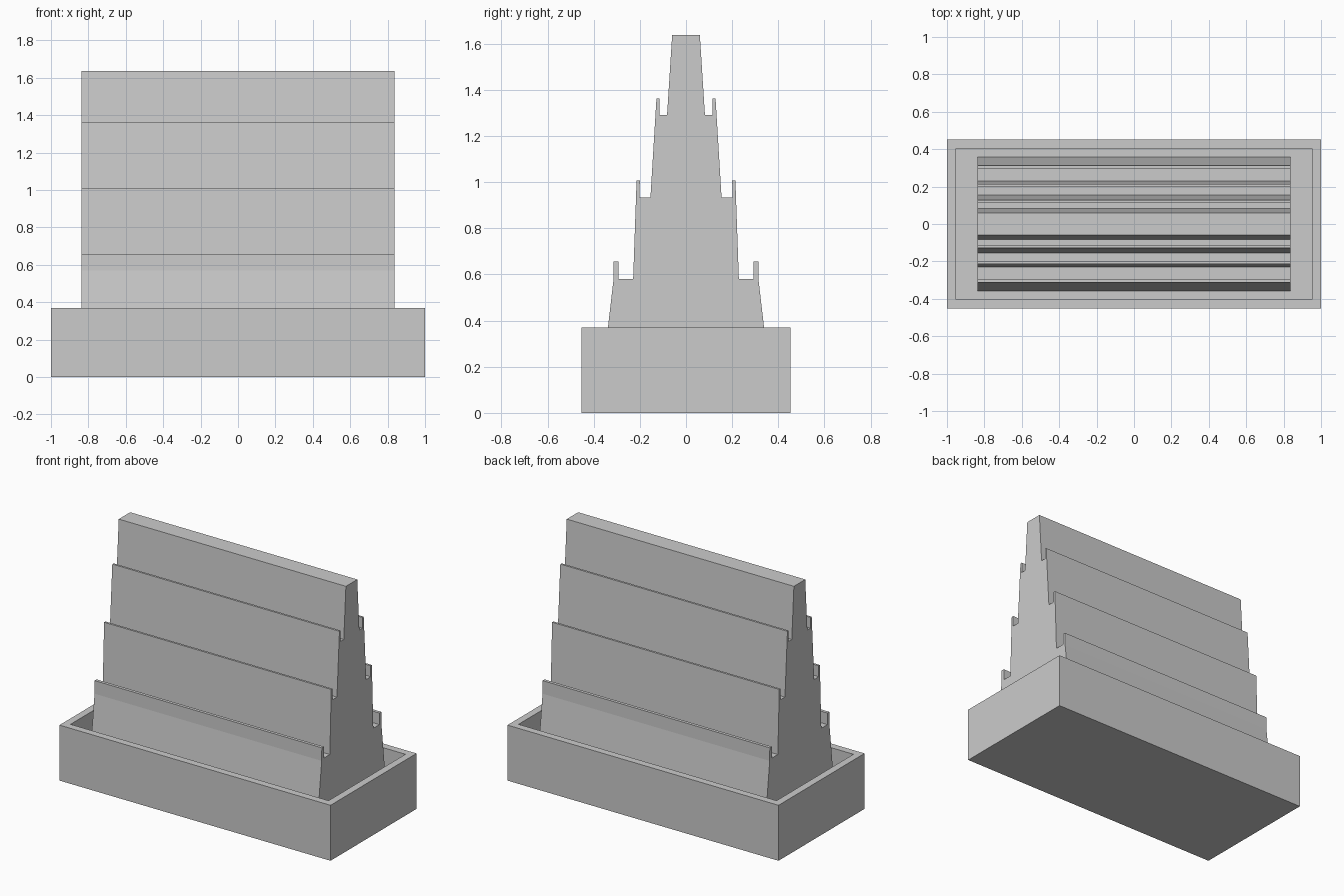
import bpy, bmesh

if "Cube" in bpy.data.objects:
    bpy.data.objects.remove(bpy.data.objects["Cube"])

TRAY_X, TRAY_Y, TRAY_Z = 1.0, 0.453, 0.37
RIM, FLOOR = 0.068, 0.20
TOWER_X = 0.838


def finish(name, bm):
    bmesh.ops.recalc_face_normals(bm, faces=bm.faces[:])
    mesh = bpy.data.meshes.new(name)
    bm.to_mesh(mesh)
    bm.free()
    obj = bpy.data.objects.new(name, mesh)
    bpy.context.collection.objects.link(obj)
    return obj


# Tray: box whose top face is inset and pushed down to form a rim
bm = bmesh.new()
bmesh.ops.create_cube(bm, size=1)
for v in bm.verts:
    v.co = (v.co.x * 2 * TRAY_X, v.co.y * 2 * TRAY_Y, (v.co.z + 0.5) * TRAY_Z)
top = max(bm.faces, key=lambda f: f.calc_center_median().z)
bmesh.ops.inset_region(bm, faces=[top], thickness=RIM)
inner = bmesh.ops.extrude_face_region(bm, geom=[top])
bmesh.ops.delete(bm, geom=[top], context='FACES_ONLY')
for v in (g for g in inner["geom"] if isinstance(g, bmesh.types.BMVert)):
    v.co.z = FLOOR
finish("tray", bm)

# Tiered rack: stepped half profile (y, z) with upright lips, mirrored in y
half = [
    (0.358, FLOOR), (0.315, 0.57), (0.314, 0.657), (0.293, 0.657), (0.293, 0.58),
    (0.229, 0.58), (0.214, 1.008), (0.200, 1.008), (0.202, 0.934),
    (0.154, 0.934), (0.128, 1.363), (0.114, 1.363), (0.115, 1.291),
    (0.082, 1.291), (0.060, 1.637),
]
profile = half + [(-y, z) for y, z in reversed(half)]
bm = bmesh.new()
end = bm.faces.new([bm.verts.new((-TOWER_X, y, z)) for y, z in profile])
ext = bmesh.ops.extrude_face_region(bm, geom=[end])
for v in (g for g in ext["geom"] if isinstance(g, bmesh.types.BMVert)):
    v.co.x = TOWER_X
finish("tiered_rack", bm)
